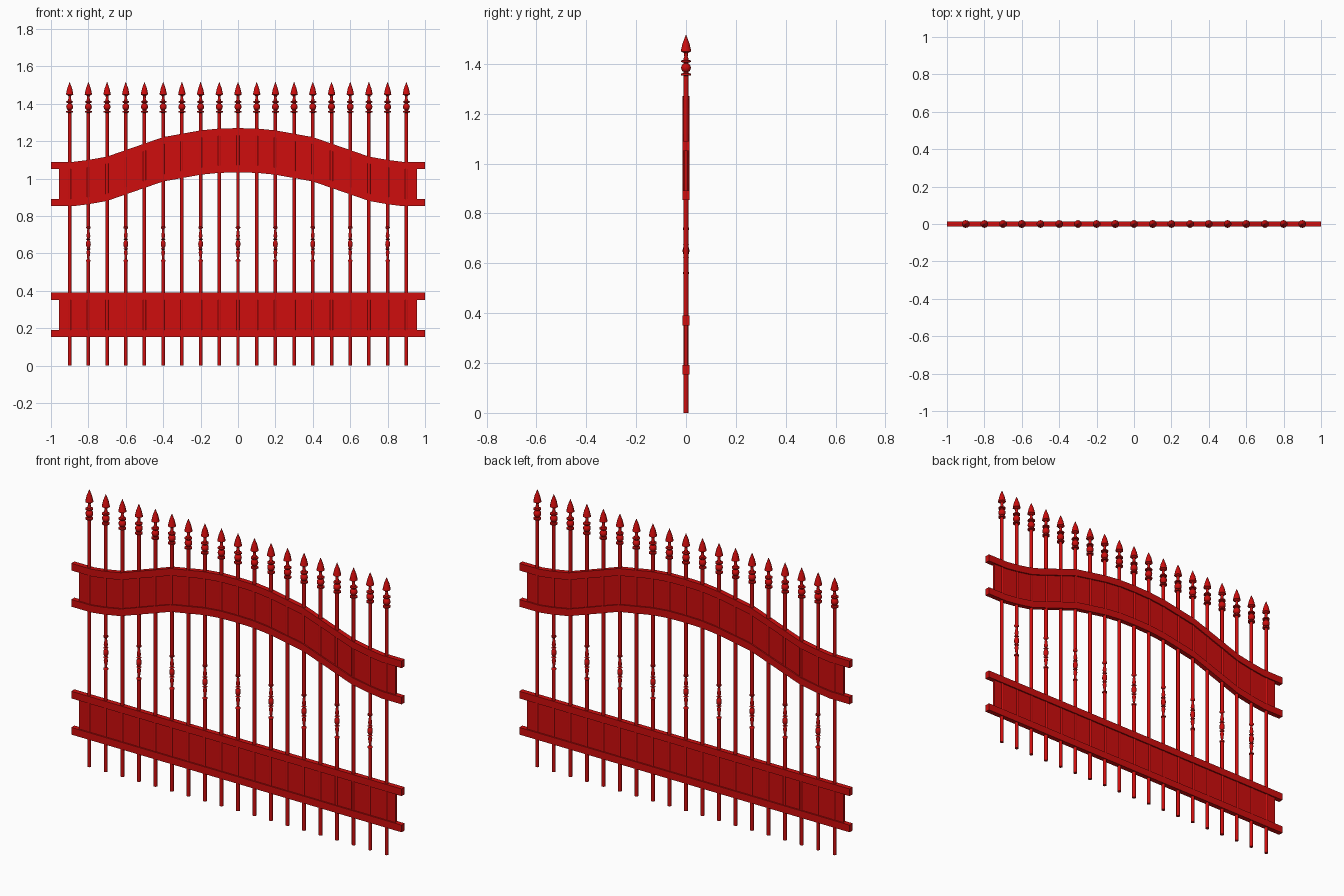
import bpy, bmesh, math

cube = bpy.data.objects.get("Cube")
if cube:
    bpy.data.objects.remove(cube, do_unlink=True)

red = bpy.data.materials.new("red_paint")
red.use_nodes = True
colour = (0.62, 0.004, 0.004, 1)
red.diffuse_color = colour
red.node_tree.nodes["Principled BSDF"].inputs["Base Color"].default_value = colour


def finish(name, bm, smooth=False):
    bmesh.ops.recalc_face_normals(bm, faces=bm.faces)
    mesh = bpy.data.meshes.new(name)
    bm.to_mesh(mesh)
    bm.free()
    mesh.materials.append(red)
    obj = bpy.data.objects.new(name, mesh)
    bpy.context.collection.objects.link(obj)
    if smooth:
        bpy.ops.object.select_all(action="DESELECT")
        obj.select_set(True)
        bpy.context.view_layer.objects.active = obj
        bpy.ops.object.shade_smooth_by_angle(angle=math.radians(50))
    return obj


def strip(name, path, low, high, half_depth):
    """Bar of rectangular section following an (x, z) path."""
    bm = bmesh.new()
    rings = [[bm.verts.new((x, y, z + dz)) for y, dz in
              ((-half_depth, low), (half_depth, low), (half_depth, high), (-half_depth, high))]
             for x, z in path]
    for a, b in zip(rings, rings[1:]):
        for i in range(4):
            j = (i + 1) % 4
            bm.faces.new((a[i], a[j], b[j], b[i]))
    bm.faces.new(rings[0])
    bm.faces.new(rings[-1])
    return finish(name, bm)


def lathe(name, profile, x, sides=10):
    """Turned part from (radius, z) pairs, closed at both ends."""
    bm = bmesh.new()
    rings = []
    for r, z in profile:
        rings.append([bm.verts.new((x + r * math.cos(math.tau * (i + .5) / sides),
                                    r * math.sin(math.tau * (i + .5) / sides), z))
                      for i in range(sides)])
    for a, b in zip(rings, rings[1:]):
        for i in range(sides):
            j = (i + 1) % sides
            bm.faces.new((a[i], a[j], b[j], b[i]))
    bm.faces.new(rings[0])
    bm.faces.new(rings[-1])
    return finish(name, bm, True)


# Rails and infill panels: a straight pair below, an arched pair above
half = [(0, 1.27), (0.1, 1.268), (0.2, 1.258), (0.4, 1.222), (0.55, 1.17),
        (0.7, 1.118), (0.8, 1.1), (0.88, 1.09)]
arch = [(-x, z) for x, z in reversed(half[1:])] + half
end = half[-1][1]
arch_rail = [(-1, end)] + arch + [(1, end)]
arch_panel = [(-0.957, end)] + arch + [(0.957, end)]
RAIL, DROP, DEPTH, PANEL = 0.039, 0.198, 0.0135, 0.006

strip("arched_top_rail", arch_rail, -RAIL, 0, DEPTH)
strip("arched_lower_rail", arch_rail, -DROP - RAIL, -DROP, DEPTH)
strip("arched_panel", arch_panel, -DROP - 0.01, -RAIL + 0.01, PANEL)
flat = 0.39
strip("straight_top_rail", [(-1, flat), (1, flat)], -RAIL, 0, DEPTH)
strip("straight_lower_rail", [(-1, flat), (1, flat)], -DROP - RAIL, -DROP, DEPTH)
strip("straight_panel", [(-0.957, flat), (0.957, flat)], -DROP - 0.01, -RAIL + 0.01, PANEL)

# Turned shapes
R = 0.0098
baluster = [(R, 0.556), (0.013, 0.558), (0.013, 0.564), (0.006, 0.57), (0.008, 0.59),
            (0.011, 0.607), (0.007, 0.619), (0.013, 0.624), (0.007, 0.629),
            (0.0125, 0.64), (0.0135, 0.65), (0.0125, 0.66), (0.007, 0.671),
            (0.013, 0.676), (0.007, 0.681), (0.011, 0.693), (0.008, 0.71),
            (0.006, 0.73), (0.013, 0.736), (0.013, 0.742), (R, 0.744)]
ball = [(0.0195 * math.cos(a), 1.384 + 0.0195 * math.sin(a))
        for a in (math.radians(d) for d in range(-60, 61, 20))]
finial = ([(R, 1.352), (0.0195, 1.354), (0.0195, 1.361), (0.011, 1.363)] + ball +
          [(0.011, 1.405), (0.0195, 1.407), (0.0195, 1.413), (0.011, 1.416),
           (0.007, 1.43), (0.008, 1.443), (0.021, 1.45), (0.014, 1.481), (0.0008, 1.516)])

# Pickets, every second one with a turned section, all with spear finials
for n in range(-9, 10):
    x = n / 10
    tag = f"{n + 10:02d}"
    if n % 2 == 0:
        lathe(f"turned_picket_{tag}", [(R, 0)] + baluster + [(R, 1.355)], x)
    else:
        lathe(f"plain_picket_{tag}", [(R, 0), (R, 1.355)], x)
    lathe(f"spear_finial_{tag}", finial, x)
